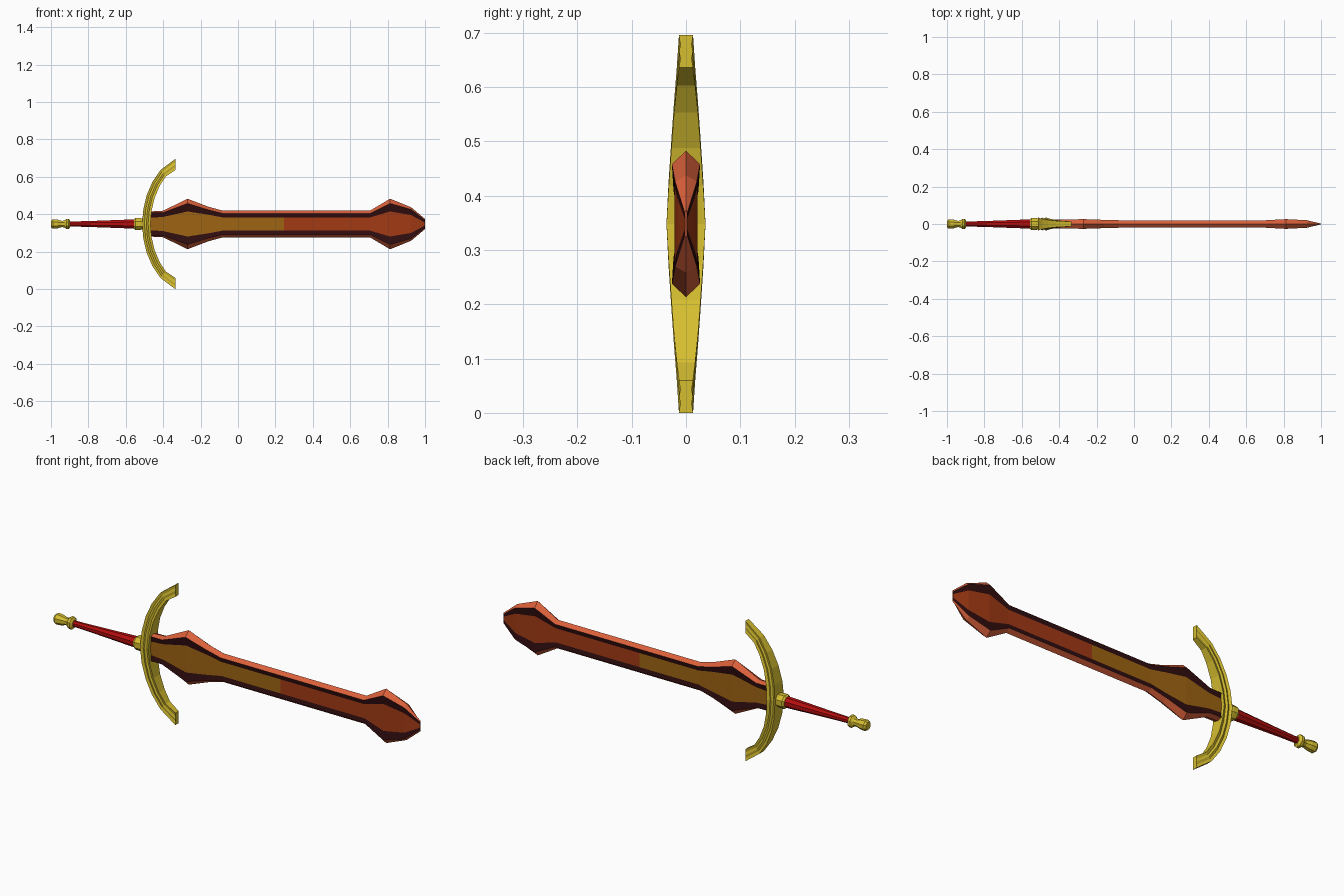
import bpy, bmesh, math
from mathutils import Vector

if "Cube" in bpy.data.objects:
    bpy.data.objects.remove(bpy.data.objects["Cube"])

ZC = 0.348  # height of the sword's long axis


def mat(name, rgb):
    m = bpy.data.materials.new(name)
    lin = [(c / 255 / 12.92 if c < 10 else ((c / 255 + 0.055) / 1.055) ** 2.4) for c in rgb]
    m.diffuse_color = (*lin, 1)
    m.use_nodes = True
    m.node_tree.nodes["Principled BSDF"].inputs["Base Color"].default_value = m.diffuse_color
    return m


gold = mat("gold", (214, 190, 48))
red = mat("grip red", (180, 14, 14))
orange = mat("edge orange", (218, 96, 58))
dark = mat("dark maroon", (48, 13, 15))
amber = mat("amber brown", (158, 100, 18))
rust = mat("rust brown", (162, 58, 20))


def loft(name, rings, mats, rule=None):
    """Skin a list of closed rings, capping both ends."""
    bm = bmesh.new()
    vs = [[bm.verts.new(p) for p in r] for r in rings]
    n = len(rings[0])
    for s in range(len(vs) - 1):
        for k in range(n):
            f = bm.faces.new((vs[s][k], vs[s][(k + 1) % n], vs[s + 1][(k + 1) % n], vs[s + 1][k]))
            if rule:
                f.material_index = rule(s, k)
    bm.faces.new(vs[0])
    bm.faces.new(vs[-1])
    bmesh.ops.recalc_face_normals(bm, faces=bm.faces)
    me = bpy.data.meshes.new(name)
    bm.to_mesh(me)
    bm.free()
    for m in mats:
        me.materials.append(m)
    ob = bpy.data.objects.new(name, me)
    bpy.context.collection.objects.link(ob)
    return ob


def turned(name, profile, material, sides=8):
    """Round part along x from (x, radius) pairs."""
    rings = []
    for x, r in profile:
        angs = [2 * math.pi * (k + 0.5) / sides for k in range(sides)]
        rings.append([(x, r * math.cos(a), ZC + r * math.sin(a)) for a in angs])
    return loft(name, rings, [material])


# Blade: x, edge half-height, bevel half-height, fuller half-height, half-thickness
stations = [
    (-0.49, .066, .060, .032, .022),
    (-0.40, .071, .061, .038, .023),
    (-0.27, .135, .110, .067, .026),
    (-0.16, .093, .076, .050, .022),
    (-0.08, .071, .056, .035, .020),
    (0.245, .071, .056, .035, .020),
    (0.705, .071, .056, .035, .020),
    (0.813, .135, .110, .067, .026),
    (0.925, .090, .078, .048, .020),
    (1.00, .027, .020, .008, .002),
]
rings = []
for x, e, b, f, t in stations:
    ti = t * 0.8
    side = [(0, e), (t, b), (ti, f), (ti, -f), (t, -b)]
    rings.append([(x, y, ZC + z) for y, z in side] + [(x, -y, ZC - z) for y, z in side])


def blade_rule(s, k):
    band = k % 5
    if band in (0, 4):
        return 0
    if band in (1, 3):
        return 1
    return 2 if stations[s][0] < 0.2 else 3


loft("blade", rings, [orange, dark, amber, rust], blade_rule)

# Crossguard: inner and outer curve points (x, z offset) with half-depth in y
half = [
    ((-0.468, 0.00), (-0.513, 0.00), .036),
    ((-0.462, 0.07), (-0.506, 0.08), .032),
    ((-0.446, 0.14), (-0.488, 0.155), .027),
    ((-0.418, 0.205), (-0.458, 0.225), .022),
    ((-0.385, 0.255), (-0.415, 0.288), .017),
    ((-0.335, 0.288), (-0.335, 0.348), .013),
]
path = [((a[0], -a[1]), (b[0], -b[1]), h) for a, b, h in reversed(half[1:])] + half
# Grooved section: position from inner to outer, depth factor
section = [(0, 1.0), (0.28, .80), (0.5, .97), (0.72, .80), (1, 1.0)]
rings = []
for a, b, h in path:
    pa, pb = Vector(a), Vector(b)
    pts = [(pa.lerp(pb, u), d * h) for u, d in section]
    rings.append([(p.x, d, ZC + p.y) for p, d in pts]
                 + [(p.x, -d, ZC + p.y) for p, d in reversed(pts)])
loft("crossguard", rings, [gold])

# Collar, grip and pommel
turned("collar", [(-.557, .028), (-.548, .035), (-.525, .035), (-.495, .028)], gold)
turned("grip", [(-.91, .014), (-.80, .017), (-.55, .027)], red)
turned("pommel", [(-1.0, .020), (-.99, .027), (-.965, .025), (-.94, .018),
                  (-.928, .020), (-.918, .030), (-.905, .030), (-.897, .018)], gold)
